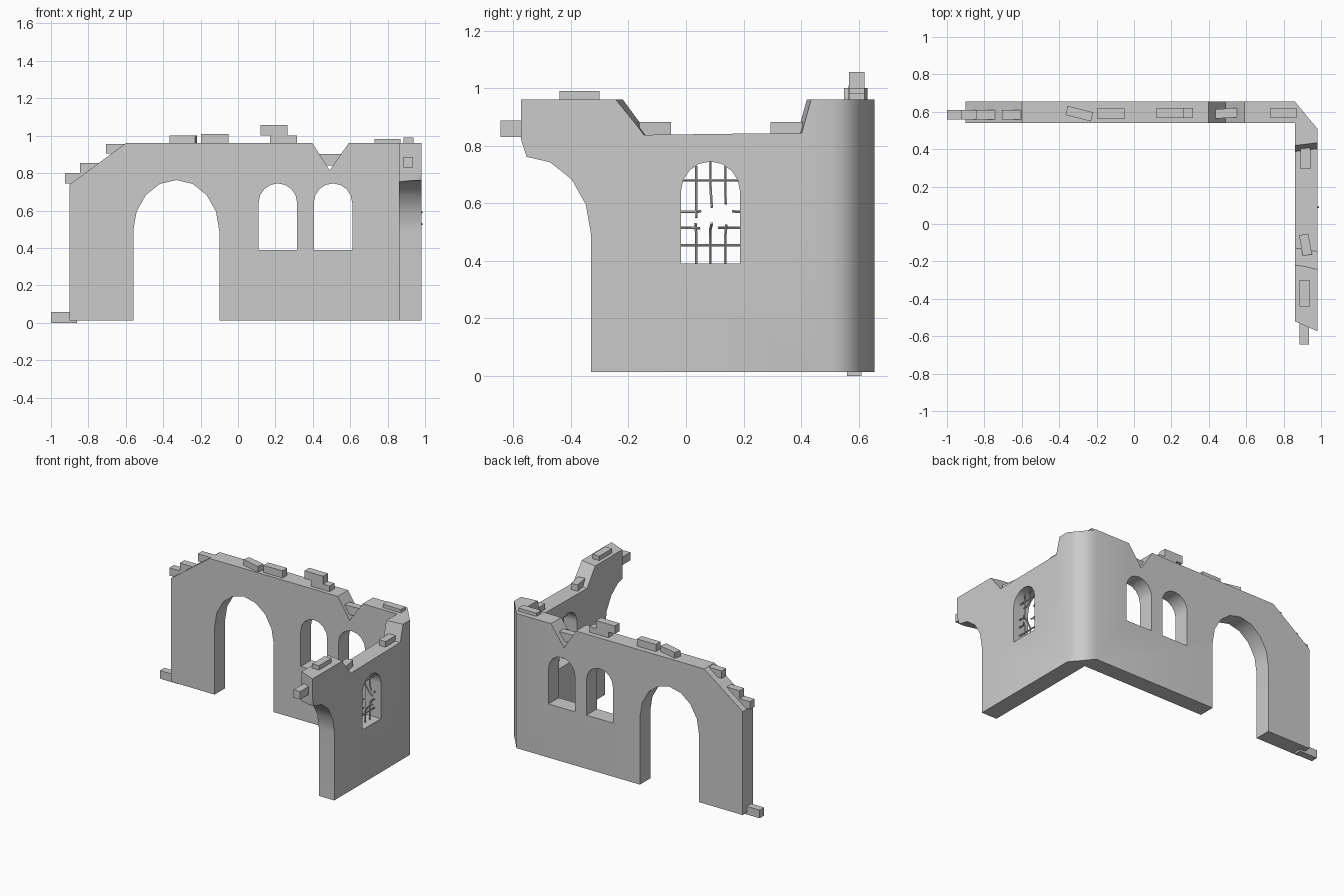
import bpy, bmesh, math
from mathutils import Matrix

if "Cube" in bpy.data.objects:
    bpy.data.objects.remove(bpy.data.objects["Cube"])


def loft(name, loop_a, loop_b):
    """Closed solid between two matching 3D loops."""
    bm = bmesh.new()
    a = [bm.verts.new(p) for p in loop_a]
    b = [bm.verts.new(p) for p in loop_b]
    n = len(a)
    bm.faces.new(a)
    bm.faces.new(b[::-1])
    for i in range(n):
        j = (i + 1) % n
        bm.faces.new((a[j], a[i], b[i], b[j]))
    bmesh.ops.recalc_face_normals(bm, faces=bm.faces)
    mesh = bpy.data.meshes.new(name)
    bm.to_mesh(mesh)
    bm.free()
    ob = bpy.data.objects.new(name, mesh)
    bpy.context.collection.objects.link(ob)
    return ob


def activate(ob):
    bpy.ops.object.select_all(action='DESELECT')
    ob.select_set(True)
    bpy.context.view_layer.objects.active = ob


def arch(centre, half, base, spring, top, n=8):
    """Arched opening outline (u, z)."""
    pts = [(centre - half, base), (centre + half, base)]
    for i in range(n + 1):
        t = math.pi * i / n
        pts.append((centre + half * math.cos(t), spring + (top - spring) * math.sin(t)))
    return pts


def cut_back(pts):
    return loft("cutter", [(u, 0.44, z) for u, z in pts], [(u, 0.76, z) for u, z in pts])


def cut_side(pts, far=None):
    return loft("cutter", [(1.0, u, z) for u, z in pts], [(0.84, u, z) for u, z in far or pts])


# L-shaped wall with a chamfered outer corner
plan = [(-0.9, 0.54), (0.86, 0.54), (0.86, -0.52), (0.98, -0.573),
        (0.98, 0.51), (0.86, 0.655), (-0.9, 0.655)]
wall = loft("ruined_wall", [(x, y, 0.013) for x, y in plan], [(x, y, 0.96) for x, y in plan])

cutters = [
    # back wall: doorway, two windows, broken slope, V-shaped gap
    cut_back(arch(-0.33, 0.23, -0.1, 0.49, 0.763)),
    cut_back(arch(0.213, 0.103, 0.39, 0.64, 0.745)),
    cut_back(arch(0.508, 0.103, 0.39, 0.64, 0.745)),
    cut_back([(-1.1, 0.593), (-0.6, 0.96), (-0.6, 1.2), (-1.1, 1.2)]),
    cut_back([(0.4 - 0.063, 1.057), (0.49, 0.815), (0.59 + 0.07, 1.057)]),
    # side wall: broken half arch, window, broken top, slanted tip
    cut_side(arch(-0.56, 0.23, -0.1, 0.49, 0.763)),
    cut_side(arch(0.085, 0.103, 0.39, 0.64, 0.745)),
    cut_side([(-0.33, 1.06), (-0.15, 0.838), (0.405, 0.845), (0.465, 1.06)],
             [(-0.29, 1.06), (-0.125, 0.836), (0.385, 0.843), (0.445, 1.06)]),
    cut_side([(-0.7, 0.6), (-0.546, 0.74), (-0.555, 0.765), (-0.576, 0.83), (-0.7, 0.9)]),
]
activate(wall)
for c in cutters:
    c.hide_render = True
    mod = wall.modifiers.new("cut", 'BOOLEAN')
    mod.operation = 'DIFFERENCE'
    mod.solver = 'EXACT'
    mod.object = c
    bpy.ops.object.modifier_apply(modifier=mod.name)
for c in cutters:
    bpy.data.objects.remove(c)

# smooth arches and rounded outer corner, everything else crisp
bpy.ops.object.shade_smooth_by_angle(angle=math.radians(32))
vs = wall.data.vertices
for e in wall.data.edges:
    for cx, cy in ((0.98, 0.51), (0.86, 0.655)):
        if all(math.hypot(vs[v].co.x - cx, vs[v].co.y - cy) < 0.002 for v in e.vertices):
            e.use_edge_sharp = False
wn = wall.modifiers.new("flat_faces", 'WEIGHTED_NORMAL')
wn.keep_sharp = True

# loose bricks: x0, x1, y0, y1, z0, z1, turn in degrees
bricks = [
    (-1.0, -0.86, 0.56, 0.61, 0.0, 0.057, 0),
    (-0.925, -0.79, 0.56, 0.61, 0.745, 0.80, 0),
    (-0.845, -0.71, 0.56, 0.61, 0.80, 0.855, 0),
    (-0.705, -0.57, 0.56, 0.61, 0.905, 0.957, 0),
    (-0.362, -0.222, 0.565, 0.615, 0.945, 1.0, -14),
    (-0.197, -0.05, 0.565, 0.617, 0.95, 1.01, 0),
    (0.12, 0.265, 0.567, 0.62, 1.0, 1.056, 0),
    (0.17, 0.315, 0.567, 0.62, 0.945, 1.0, 0),
    (0.43, 0.555, 0.567, 0.617, 0.842, 0.902, 4),
    (0.73, 0.87, 0.567, 0.62, 0.93, 0.983, 0),
    (0.89, 0.943, 0.293, 0.405, 0.83, 0.882, 0),
    (0.892, 0.942, -0.167, -0.055, 0.83, 0.882, 10),
    (0.885, 0.938, -0.44, -0.30, 0.94, 0.991, 0),
    (0.885, 0.935, -0.645, -0.5, 0.83, 0.887, 0),
]
for x0, x1, y0, y1, z0, z1, turn in bricks:
    w, d = (x1 - x0) / 2, (y1 - y0) / 2
    base = [(-w, -d), (w, -d), (w, d), (-w, d)]
    ob = loft("brick", [(x, y, z0) for x, y in base], [(x, y, z1) for x, y in base])
    ob.data.transform(Matrix.Translation(((x0 + x1) / 2, (y0 + y1) / 2, 0))
                      @ Matrix.Rotation(math.radians(turn), 4, 'Z'))

# broken window grille, with the torn ends bent outwards
X = 0.93
bars = [
    [(X, -0.025, 0.68), (X, 0.195, 0.68)],
    [(X, -0.025, 0.455), (X, 0.195, 0.455)],
    [(X, -0.025, 0.57), (X, 0.03, 0.57), (X + 0.02, 0.05, 0.572)],
    [(X, 0.195, 0.57), (X + 0.015, 0.162, 0.572)],
    [(X, -0.025, 0.515), (X, 0.02, 0.515), (X + 0.02, 0.047, 0.513)],
    [(X, 0.195, 0.515), (X, 0.14, 0.515), (X + 0.02, 0.113, 0.515)],
    [(X, 0.035, 0.38), (X, 0.035, 0.50), (X + 0.012, 0.033, 0.53)],
    [(X, 0.035, 0.73), (X, 0.035, 0.60), (X + 0.012, 0.036, 0.55)],
    [(X, 0.085, 0.38), (X, 0.085, 0.47), (X + 0.025, 0.085, 0.51), (X + 0.056, 0.09, 0.53)],
    [(X, 0.085, 0.75), (X, 0.085, 0.66), (X + 0.03, 0.088, 0.61), (X + 0.056, 0.09, 0.587)],
    [(X, 0.137, 0.38), (X, 0.137, 0.49), (X + 0.012, 0.14, 0.525)],
    [(X, 0.137, 0.73), (X, 0.137, 0.63), (X + 0.012, 0.138, 0.597)],
]
cu = bpy.data.curves.new("window_bars", 'CURVE')
cu.dimensions = '3D'
cu.bevel_depth = 0.005
cu.bevel_resolution = 1
cu.use_fill_caps = True
for pts in bars:
    sp = cu.splines.new('POLY')
    sp.points.add(len(pts) - 1)
    for p, co in zip(sp.points, pts):
        p.co = (*co, 1)
grille = bpy.data.objects.new("window_bars", cu)
bpy.context.collection.objects.link(grille)
activate(grille)
bpy.ops.object.convert(target='MESH')
bpy.ops.object.shade_smooth_by_angle(angle=math.radians(50))
